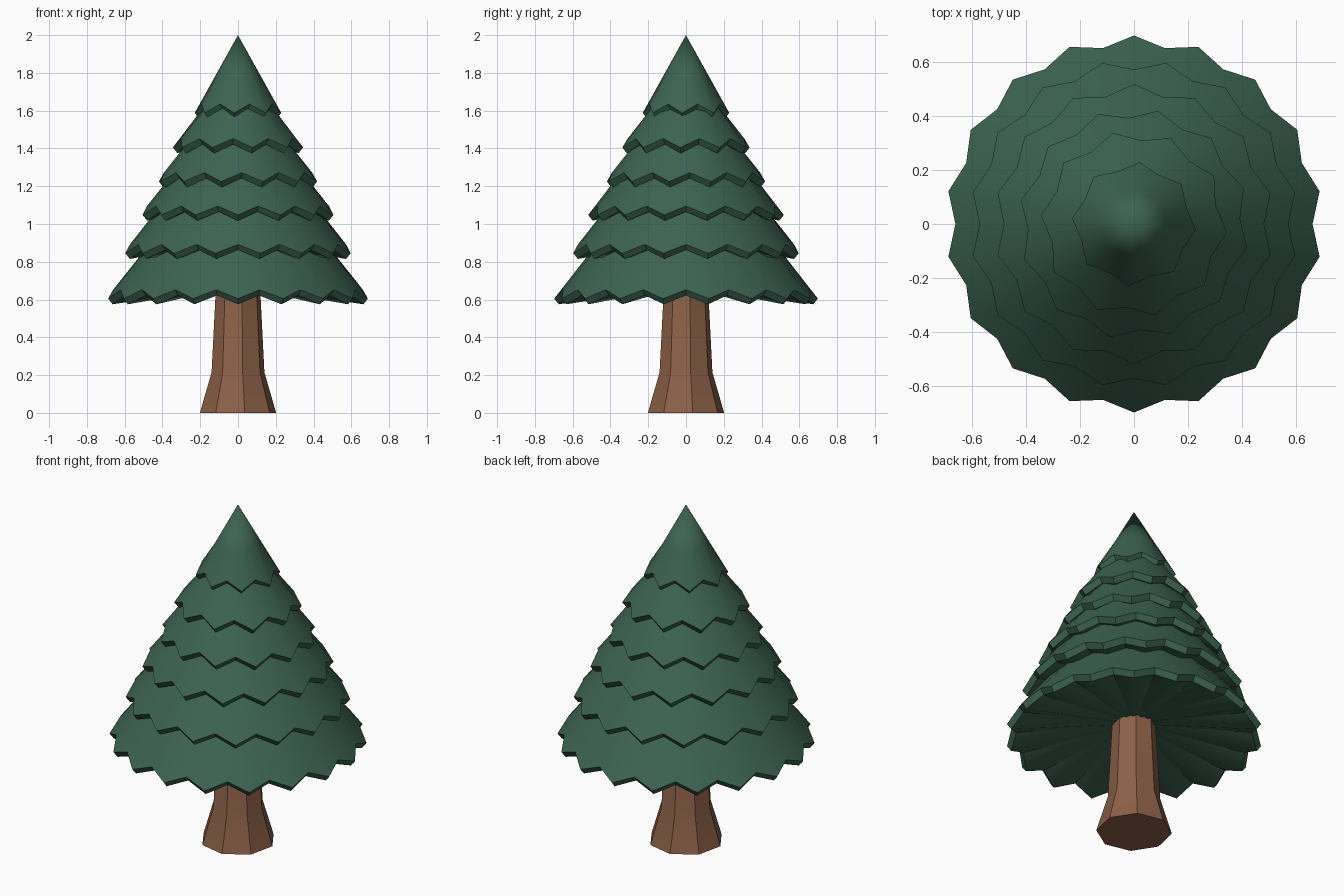
import bpy, bmesh, math

if "Cube" in bpy.data.objects:
    bpy.data.objects.remove(bpy.data.objects["Cube"])


def material(name, rgb):
    m = bpy.data.materials.new(name)
    m.diffuse_color = (*rgb, 1)
    m.use_nodes = True
    m.node_tree.nodes["Principled BSDF"].inputs["Base Color"].default_value = m.diffuse_color
    return m


GREEN = material("pine green", (0.045, 0.125, 0.082))
BROWN = material("bark brown", (0.26, 0.118, 0.064))


def loft(name, rings, mat, angle):
    """Closed skin over rings; a ring of one point becomes an apex."""
    bm = bmesh.new()
    loops = [[bm.verts.new(p) for p in ring] for ring in rings]
    for a, b in zip(loops, loops[1:]):
        n = max(len(a), len(b))
        for i in range(n):
            j = (i + 1) % n
            if len(b) == 1:
                bm.faces.new((a[i], a[j], b[0]))
            elif len(a) == 1:
                bm.faces.new((a[0], b[j], b[i]))
            else:
                bm.faces.new((a[i], a[j], b[j], b[i]))
    for end in (loops[0], loops[-1]):
        if len(end) > 1:
            bm.faces.new(end)
    bmesh.ops.recalc_face_normals(bm, faces=bm.faces)
    me = bpy.data.meshes.new(name)
    bm.to_mesh(me)
    bm.free()
    me.materials.append(mat)
    ob = bpy.data.objects.new(name, me)
    bpy.context.collection.objects.link(ob)
    bpy.ops.object.select_all(action='DESELECT')
    ob.select_set(True)
    bpy.context.view_layer.objects.active = ob
    bpy.ops.object.shade_smooth_by_angle(angle=math.radians(angle))
    return ob


def ring(n, phase, radius, z, dr=0.0, dz=0.0):
    """Ring of n points; odd points are pulled in by dr and up by dz."""
    pts = []
    for i in range(n):
        a = math.radians(phase) + 2 * math.pi * i / n
        r = radius - dr * (i % 2)
        pts.append((r * math.cos(a), r * math.sin(a), z + dz * (i % 2)))
    return pts


# Trunk: eight sides with a flared foot
loft("trunk", [ring(8, 10, r, z) for r, z in
               ((0.205, 0), (0.142, 0.215), (0.116, 0.72))], BROWN, 35)

# Branch tiers: tip count, phase, tip radius, lowest z, apex z
TIERS = [
    (18, 90, 0.698, 0.575, 1.50),
    (16, 78.75, 0.608, 0.815, 1.64),
    (14, 90, 0.518, 1.018, 1.72),
    (12, 78, 0.428, 1.195, 1.80),
    (10, 67, 0.346, 1.375, 1.86),
    (8, 85, 0.230, 1.558, 2.00),
]
for k, (tips, phase, r, z, apex) in enumerate(TIERS):
    n = tips * 2
    top = z + 0.03                      # upper edge of the lip
    slope = (apex - top) / r
    dz = 0.047
    dr = dz / slope
    mid = 0.55
    loft(f"branch_tier_{k + 1}", [
        [(0, 0, z + 0.10)],
        ring(n, phase, r - 0.024, z, dr, dz),
        ring(n, phase, r, top, dr, dz),
        ring(n, phase, r * mid, apex - r * mid * slope, dr * 0.35, 0),
        [(0, 0, apex)],
    ], GREEN, 40)
